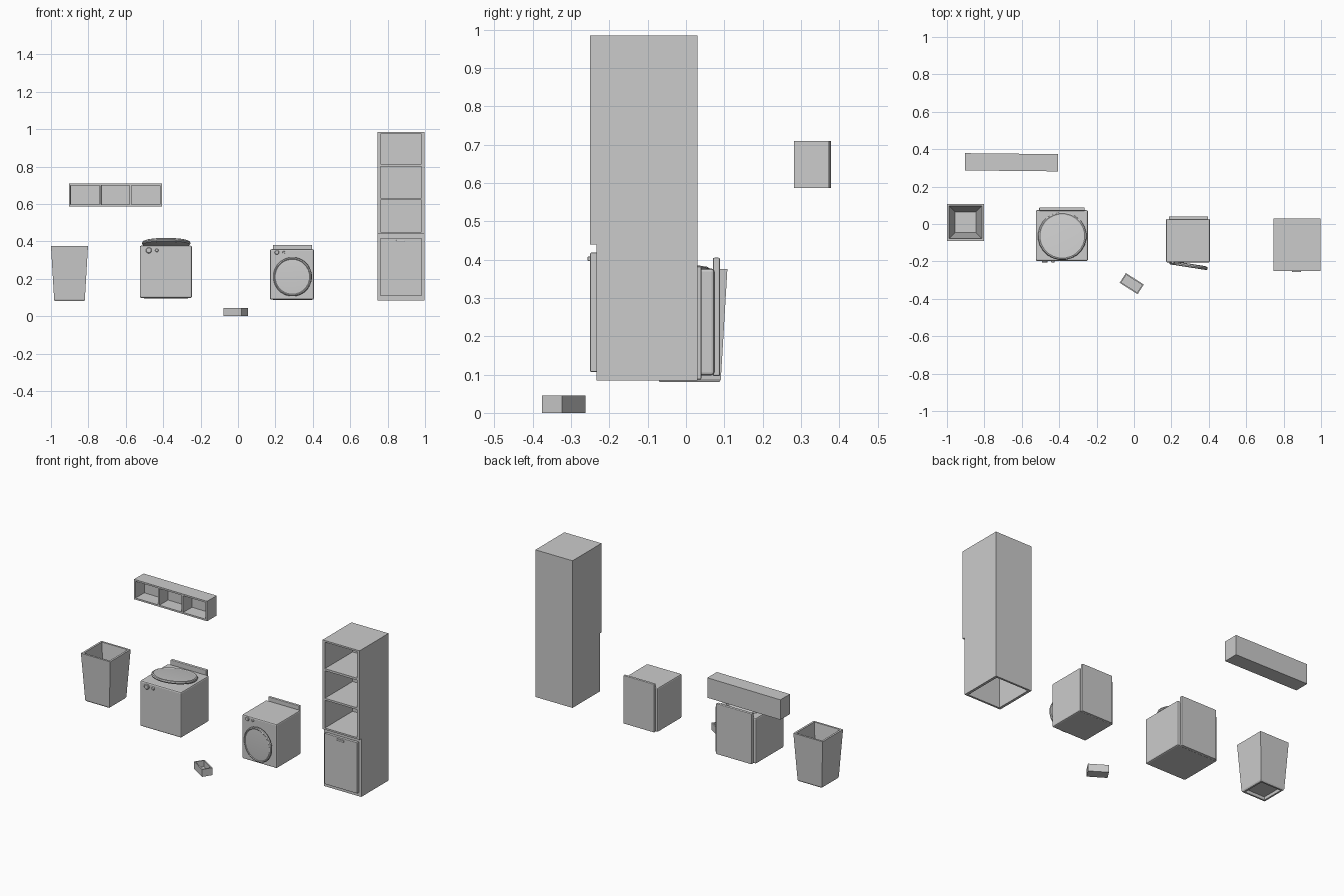
import bpy, bmesh
from math import sin, cos, pi, radians, sqrt

if "Cube" in bpy.data.objects:
    bpy.data.objects.remove(bpy.data.objects["Cube"])


def finish(name, bm, bevel=0):
    bmesh.ops.recalc_face_normals(bm, faces=bm.faces)
    me = bpy.data.meshes.new(name)
    bm.to_mesh(me)
    bm.free()
    ob = bpy.data.objects.new(name, me)
    bpy.context.collection.objects.link(ob)
    if bevel:
        m = ob.modifiers.new("bevel", 'BEVEL')
        m.width, m.segments = bevel, 2
    return ob


def boxes(name, spans, bevel=0, loc=(0, 0, 0), turn=0):
    """One object made of boxes given as (x0, x1, y0, y1, z0, z1)."""
    bm = bmesh.new()
    for x0, x1, y0, y1, z0, z1 in spans:
        vs = bmesh.ops.create_cube(bm, size=1)["verts"]
        for v in vs:
            v.co = (x0 + (v.co.x + .5) * (x1 - x0),
                    y0 + (v.co.y + .5) * (y1 - y0),
                    z0 + (v.co.z + .5) * (z1 - z0))
    ob = finish(name, bm, bevel)
    ob.location, ob.rotation_euler.z = loc, radians(turn)
    return ob


def lathe(name, profile, n, loc, rot=(0, 0, 0), smooth=True):
    """Revolve (radius, z) points; the first and last are closed with caps."""
    bm = bmesh.new()
    rings = [[bm.verts.new((r * cos(2 * pi * (i + .5) / n), r * sin(2 * pi * (i + .5) / n), z))
              for i in range(n)] for r, z in profile]
    for a, b in zip(rings, rings[1:]):
        for i in range(n):
            j = (i + 1) % n
            bm.faces.new((a[i], a[j], b[j], b[i]))
    bm.faces.new(rings[0])
    bm.faces.new(rings[-1])
    ob = finish(name, bm)
    ob.location, ob.rotation_euler = loc, [radians(a) for a in rot]
    if smooth:
        bpy.ops.object.select_all(action='DESELECT')
        bpy.context.view_layer.objects.active = ob
        ob.select_set(True)
        bpy.ops.object.shade_smooth_by_angle(angle=radians(30))
    return ob


def round_door(name, r, loc, rot):
    lathe(name, [(r * .85, -.02), (r * .97, -.017), (r, -.01), (r * .98, -.003), (r * .93, 0),
                 (r * .89, -.003), (r * .6, -.001)], 24, loc, rot)


def knob(name, x, y, z, r):
    lathe(name, [(r, -.004), (r, .005), (r * .8, .008)], 16, (x, y, z), (90, 0, 0))


# Waste bin: square tapered bucket with a recessed underside
bin_profile = [(.066, .098), (.068, .08), (.078, .08), (.082, .088), (.099, .375),
               (.087, .375), (.055, .108)]
lathe("waste_bin", [(h * sqrt(2), z) for h, z in bin_profile], 4, (-.901, .009, 0), smooth=False)

# Top-loading washer
boxes("washer_body", [(-.525, -.246, -.198, .074, .098, .377)], .008)
boxes("washer_back_panel", [(-.507, -.264, .07, .089, .096, .405)], .004)
round_door("washer_lid", .13, (-.384, -.063, .4), (-9, 0, 0))
knob("washer_large_knob", -.477, -.198, .352, .016)
knob("washer_small_knob", -.434, -.198, .352, .009)

# Front-loading dryer
boxes("dryer_body", [(.171, .406, -.205, .028, .089, .358)], .007)
boxes("dryer_back_panel", [(.187, .396, .024, .04, .087, .382)], .003)
round_door("dryer_door", .105, (.29, -.231, .211), (90, 0, -9))
knob("dryer_large_knob", .208, -.205, .341, .012)
knob("dryer_small_knob", .245, -.205, .341, .007)

# Tall cabinet: open shelves above, closed cupboard below, open underside
x0, x1, back, front, t = .747, .998, .03, -.25, .016
low = front + .016
panels = [(x0, x1, back - .012, back, .085, .985),
          (x0, x1, low, low + .012, .085, .44)]
for a, b in ((x0, x0 + t), (x1 - t, x1)):
    panels += [(a, b, low, back, .085, .44), (a, b, front, back, .44, .985)]
for a, b in ((.44, .45), (.62, .632), (.8, .813), (.975, .985)):
    panels.append((x0, x1, front, back, a, b))
boxes("tall_cabinet", panels)
boxes("cabinet_door", [(.761, .982, front, low + .002, .107, .418)], .002)
boxes("cabinet_handle", [(.845, .893, -.257, front + .002, .396, .408)], .003)

# Wall shelf with three open cells
hx, hy, hz, s = .249, .046, .061, .01
panels = [(-hx, hx, hy - .008, hy, -hz, hz),
          (-hx, hx, -hy, hy, -hz, -hz + s), (-hx, hx, -hy, hy, hz - s, hz)]
for i in range(4):
    c = -hx + s / 2 + i * (2 * hx - s) / 3
    panels.append((c - s / 2, c + s / 2, -hy, hy, -hz, hz))
boxes("wall_shelf", panels, loc=(-.655, .33, .648), turn=-.6)

# Small open tray on the floor
a, b, h, w = .057, .031, .045, .007
boxes("floor_tray", [(-a, a, -b, b, 0, w), (-a, -a + w, -b, b, 0, h), (a - w, a, -b, b, 0, h),
                     (-a, a, -b, -b + w, 0, h), (-a, a, b - w, b, 0, h)],
      loc=(-.012, -.319, 0), turn=-32.5)
